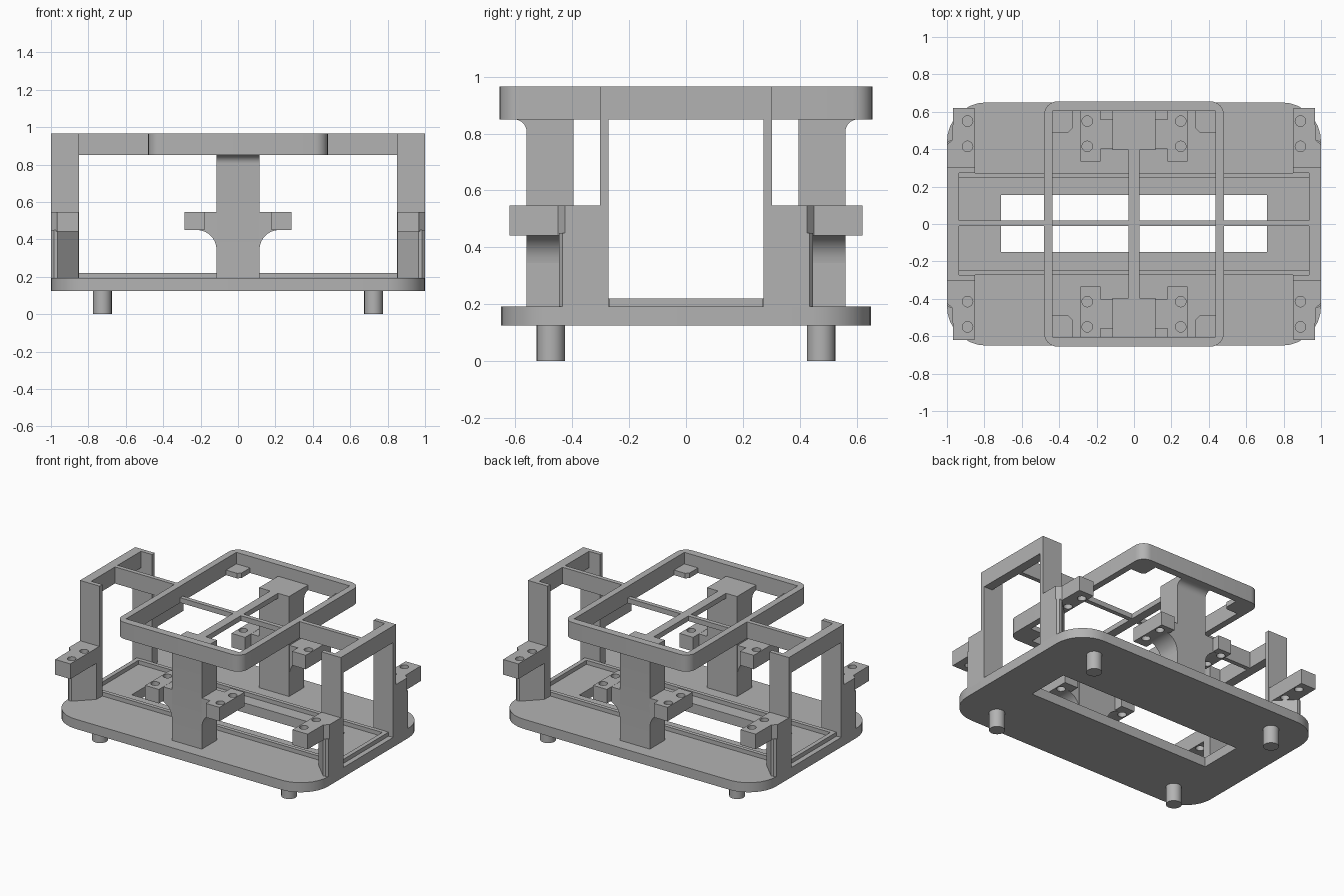
import bpy
import bmesh
from math import sin, cos, pi

if "Cube" in bpy.data.objects:
    bpy.data.objects.remove(bpy.data.objects["Cube"])

grey = bpy.data.materials.new("plain_grey")
grey.use_nodes = True
colour = (0.45, 0.45, 0.45, 1)
grey.diffuse_color = colour
grey.node_tree.nodes["Principled BSDF"].inputs["Base Color"].default_value = colour

SIDES = (-1, 1)


def prism(name, pts, lo, hi, axis="z"):
    """Extrude a 2D outline along an axis."""
    place = {"x": lambda a, b, h: (h, a, b),
             "y": lambda a, b, h: (a, h, b),
             "z": lambda a, b, h: (a, b, h)}[axis]
    bm = bmesh.new()
    low = [bm.verts.new(place(a, b, lo)) for a, b in pts]
    high = [bm.verts.new(place(a, b, hi)) for a, b in pts]
    bm.faces.new(low)
    bm.faces.new(high)
    n = len(pts)
    for i in range(n):
        j = (i + 1) % n
        bm.faces.new((low[i], low[j], high[j], high[i]))
    bmesh.ops.recalc_face_normals(bm, faces=bm.faces)
    mesh = bpy.data.meshes.new(name)
    bm.to_mesh(mesh)
    bm.free()
    mesh.materials.append(grey)
    ob = bpy.data.objects.new(name, mesh)
    bpy.context.scene.collection.objects.link(ob)
    return ob


def box(name, x, y, z):
    pts = [(x[0], y[0]), (x[1], y[0]), (x[1], y[1]), (x[0], y[1])]
    return prism(name, pts, z[0], z[1])


def arc(cx, cy, r, start, end, steps=8):
    return [(cx + r * cos(start + (end - start) * i / steps),
             cy + r * sin(start + (end - start) * i / steps)) for i in range(steps + 1)]


def rounded(hx, hy, r):
    """Outline of a rounded rectangle."""
    pts = []
    for k, (sx, sy) in enumerate([(1, 1), (-1, 1), (-1, -1), (1, -1)]):
        pts += arc(sx * (hx - r), sy * (hy - r), r, k * pi / 2, (k + 1) * pi / 2)
    return pts


def disc(cx, cy, r):
    return arc(cx, cy, r, 0, 2 * pi, 24)[:-1]


def cut(ob, cutter):
    """Subtract the cutter and discard it."""
    mod = ob.modifiers.new("cut", "BOOLEAN")
    mod.operation = "DIFFERENCE"
    mod.solver = "EXACT"
    mod.object = cutter
    bpy.context.view_layer.update()
    deps = bpy.context.evaluated_depsgraph_get()
    mesh = bpy.data.meshes.new_from_object(ob.evaluated_get(deps))
    ob.modifiers.clear()
    ob.data = mesh
    bpy.data.objects.remove(cutter)


def span(s, a, b):
    return tuple(sorted((s * a, s * b)))


# Base plate with a long slot
base = prism("base_plate", rounded(1.0, 0.65, 0.21), 0.125, 0.192)
cut(base, box("slot_cutter", (-0.71, 0.71), (-0.15, 0.155), (0, 0.4)))

# Low tray rim on the base
for s in SIDES:
    box("tray_side_rail", (-0.935, 0.935), span(s, 0.245, 0.272), (0.18, 0.22))
    box("tray_end_rail", span(s, 0.935, 0.965), (-0.27, 0.27), (0.18, 0.22))

# Feet
for sx in SIDES:
    for sy in SIDES:
        prism("foot", disc(sx * 0.725, sy * 0.475, 0.05), 0, 0.14)

# Upper ring
ring = prism("upper_ring", rounded(0.48, 0.655, 0.07), 0.85, 0.965)
cut(ring, box("ring_cutter", (-0.435, 0.435), (-0.603, 0.603), (0.5, 1.5)))

# Cross bars carrying the ring
box("lengthwise_beam", (-0.03, 0.03), (-0.41, 0.41), (0.85, 0.885))
box("inner_cross_bar", (-0.44, 0.44), (-0.012, 0.018), (0.85, 0.885))
for s in SIDES:
    box("outer_cross_bar", span(s, 0.475, 0.97), (-0.012, 0.018), (0.85, 0.965))

# Small pads in the ring corners
for sx in SIDES:
    for sy in SIDES:
        pts = [(0.44, 0.608), (0.33, 0.608), (0.33, 0.51), (0.35, 0.49), (0.44, 0.49)]
        prism("ring_corner_pad", [(sx * a, sy * b) for a, b in pts], 0.85, 0.885)

# Front and back posts with bracket arms
for sy in SIDES:
    profile = [(0.395, 0.885), (0.395, 0.18), (0.56, 0.18)]
    profile += arc(0.605, 0.805, 0.045, pi, pi / 2) + [(0.605, 0.885)]
    prism("post", [(sy * a, b) for a, b in profile], -0.115, 0.115, "x")
    for sx in SIDES:
        neck = [(0.11, 0.545), (0.11, 0.34)]
        neck += arc(0.22, 0.345, 0.105, pi, pi / 2) + [(0.22, 0.545)]
        lo, hi = span(sy, 0.4, 0.56)
        prism("arm_neck", [(sx * a, b) for a, b in neck], lo, hi, "y")
        pad = box("arm_pad", span(sx, 0.18, 0.285), span(sy, 0.335, 0.61), (0.449, 0.546))
        for hole_y in (0.415, 0.55):
            cut(pad, prism("hole_cutter", disc(sx * 0.25, sy * hole_y, 0.028), 0.3, 0.7))

# Side frames
for sx in SIDES:
    box("side_top_bar", span(sx, 0.935, 1.0), (-0.3, 0.3), (0.85, 0.965))
    for sy in SIDES:
        box("side_upright", span(sx, 0.85, 1.0), span(sy, 0.272, 0.302), (0.18, 0.965))
        foot = [(0.852, 0.275), (1.0, 0.275), (1.0, 0.435), (0.985, 0.447), (0.965, 0.447),
                (0.852, 0.335)]
        prism("side_pillar", [(sx * a, sy * b) for a, b in foot], 0.18, 0.45)
        head = [(0.852, 0.275), (1.0, 0.275), (1.0, 0.425), (0.97, 0.45), (0.968, 0.62),
                (0.852, 0.62)]
        clip = prism("side_clip", [(sx * a, sy * b) for a, b in head], 0.442, 0.547)
        for hole_y in (0.415, 0.55):
            cut(clip, prism("hole_cutter", disc(sx * 0.89, sy * hole_y, 0.028), 0.3, 0.7))

# Smooth the round faces and keep edges sharp
for ob in bpy.context.scene.objects:
    if ob.type == "MESH" and ob.data.materials and ob.data.materials[0] == grey:
        ob.select_set(True)
        bpy.context.view_layer.objects.active = ob
bpy.ops.object.shade_smooth_by_angle(angle=pi / 6)
